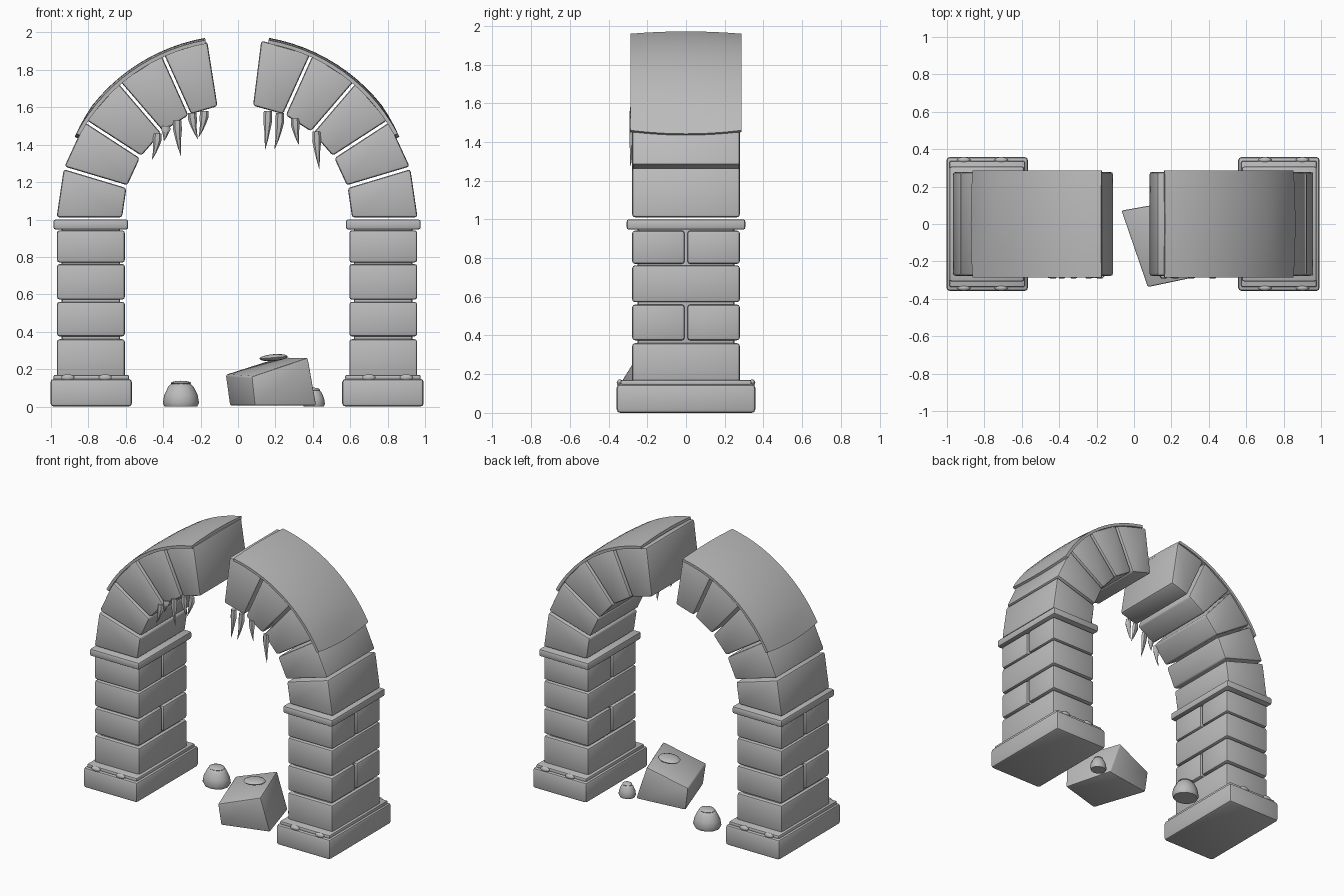
import bpy, bmesh, math
from mathutils import Vector

cube = bpy.data.objects.get("Cube")
if cube:
    bpy.data.objects.remove(cube, do_unlink=True)

stone = bpy.data.materials.new("grey stone")
stone.use_nodes = True
GREY = (0.5, 0.5, 0.5, 1)
stone.diffuse_color = GREY
stone.node_tree.nodes["Principled BSDF"].inputs["Base Color"].default_value = GREY


def finish(name, bm, angle=40):
    bmesh.ops.recalc_face_normals(bm, faces=bm.faces)
    mesh = bpy.data.meshes.new(name)
    bm.to_mesh(mesh)
    bm.free()
    mesh.materials.append(stone)
    obj = bpy.data.objects.new(name, mesh)
    bpy.context.collection.objects.link(obj)
    bpy.ops.object.select_all(action="DESELECT")
    obj.select_set(True)
    bpy.context.view_layer.objects.active = obj
    bpy.ops.object.shade_smooth_by_angle(angle=math.radians(angle))
    return obj


def block(name, lower, upper, bevel=0.014):
    """Bevelled six-sided stone from two loops of four corners."""
    bm = bmesh.new()
    a = [bm.verts.new(p) for p in lower]
    b = [bm.verts.new(p) for p in upper]
    bm.faces.new(a)
    bm.faces.new(b)
    for i in range(4):
        j = (i + 1) % 4
        bm.faces.new((a[i], a[j], b[j], b[i]))
    bmesh.ops.recalc_face_normals(bm, faces=bm.faces)
    bmesh.ops.bevel(bm, geom=bm.edges[:], offset=bevel, segments=2,
                    profile=0.5, affect="EDGES")
    return finish(name, bm)


def box(name, x, y, z, bevel=0.014):
    loop = [(x[0], y[0]), (x[1], y[0]), (x[1], y[1]), (x[0], y[1])]
    return block(name, [(*p, z[0]) for p in loop], [(*p, z[1]) for p in loop], bevel)


def tube(name, rings, sides, squash=1.0):
    """Closed skin over horizontal rings given as (centre, radius)."""
    bm = bmesh.new()
    loops = []
    for c, r in rings:
        loops.append([bm.verts.new((c[0] + r * math.cos(k * math.tau / sides),
                                    c[1] + r * squash * math.sin(k * math.tau / sides),
                                    c[2])) for k in range(sides)])
    for a, b in zip(loops, loops[1:]):
        for i in range(sides):
            j = (i + 1) % sides
            bm.faces.new((a[i], a[j], b[j], b[i]))
    bm.faces.new(loops[0])
    bm.faces.new(loops[-1])
    return finish(name, bm, 50)


def lump(name, centre, size, tilt=0.0):
    bm = bmesh.new()
    bmesh.ops.create_uvsphere(bm, u_segments=14, v_segments=8, radius=1)
    for v in bm.verts:
        v.co = Vector((v.co.x * size[0], v.co.y * size[1], v.co.z * size[2]))
        v.co.z += v.co.x * tilt
        v.co += Vector(centre)
    return finish(name, bm)


def spike(name, x, top, tip, lean, y=-0.275):
    """Curved hanging tuft narrowing to a point."""
    rings = []
    for t, r in ((0, 0.022), (0.25, 0.024), (0.5, 0.016), (0.75, 0.009), (1, 0.001)):
        rings.append(((x + lean * t * t, y - 0.012 * t, top + (tip - top) * t), r))
    tube(name, rings, 6, 0.7)


def arch_point(side, radius, degrees, y):
    a = math.radians(degrees)
    return (side * radius * math.cos(a) + SHIFT, y, 1.0 + radius * math.sin(a))


SHIFT = -0.005
DEPTH = 0.278
STEP = 180 / 11

for side, label, last in ((-1, "right", 80.5), (1, "left", 82.3)):
    def span(inner, outer):
        return sorted((side * inner + SHIFT, side * outer + SHIFT))

    # Pillar with alternating split courses
    box(f"{label}_base", span(0.562, 0.998), (-0.358, 0.358), (0, 0.148), 0.018)
    box(f"{label}_base_moss", span(0.578, 0.982), (-0.338, 0.338), (0.14, 0.17), 0.01)
    for y in (-0.342, 0.342):
        for x in (0.705, 0.905):
            lump(f"{label}_moss_lump", (side * x + SHIFT, y, 0.155), (0.036, 0.016, 0.018))
    courses = ((0.15, 0.36), (0.375, 0.56), (0.572, 0.762), (0.77, 0.942))
    for i, z in enumerate(courses):
        halves = ((-DEPTH, -0.007), (0.007, DEPTH)) if i % 2 else ((-DEPTH, DEPTH),)
        for y in halves:
            box(f"{label}_pillar_stone", span(0.6, 0.963), y, z)
    box(f"{label}_pillar_core", span(0.625, 0.938), (-0.25, 0.25), (0.1, 0.97))
    box(f"{label}_capital", span(0.582, 0.982), (-0.307, 0.307), (0.947, 1.0), 0.012)

    # Wedge stones of the broken arch
    for i in range(5):
        start = i * STEP + 0.7
        end = last if i == 4 else (i + 1) * STEP - 0.2
        loops = []
        for y in (-DEPTH, DEPTH):
            loops.append([arch_point(side, r, a, y) for r, a in
                          ((0.615, start + 0.3), (0.965, start),
                           (0.965, end), (0.615, end - 0.3))])
        block(f"{label}_arch_stone", *loops)

    # Domed moss sheet over the crown
    bm = bmesh.new()
    na, ny = 14, 10
    grid = []
    for i in range(na + 1):
        row = []
        for j in range(ny + 1):
            u = 2 * j / ny - 1
            begin = 28.2 - 1.2 * (1 - u * u)
            a = begin + (80 - begin) * i / na
            r = 0.974 + 0.012 * (1 - u * u) * min(1, i / 3)
            row.append(bm.verts.new(arch_point(side, r, a, u * 0.287)))
        grid.append(row)
    for i in range(na):
        for j in range(ny):
            bm.faces.new((grid[i][j], grid[i + 1][j], grid[i + 1][j + 1], grid[i][j + 1]))
    bmesh.ops.recalc_face_normals(bm, faces=bm.faces)
    if sum(f.normal.z for f in bm.faces) < 0:
        bmesh.ops.reverse_faces(bm, faces=bm.faces[:])
    bmesh.ops.solidify(bm, geom=bm.faces[:], thickness=0.02)
    finish(f"{label}_crown_moss", bm)

# Hanging tufts under the arch: x, top, tip, lean
for x, top, tip, lean in ((-0.43, 1.46, 1.32, -0.03), (-0.325, 1.53, 1.34, 0.02),
                          (-0.245, 1.57, 1.43, 0.03), (-0.18, 1.58, 1.44, -0.03),
                          (-0.385, 1.5, 1.42, -0.01),
                          (0.16, 1.58, 1.375, -0.015), (0.225, 1.57, 1.375, -0.03),
                          (0.305, 1.54, 1.4, 0.02), (0.42, 1.47, 1.27, 0.015)):
    spike("hanging_tuft", x, top, tip, lean)

# Fallen keystone with a moss patch
block("fallen_keystone",
      [(-0.045, 0.07, 0.005), (0.09, -0.325, 0.005), (0.42, -0.23, 0.005), (0.32, 0.12, 0.01)],
      [(-0.068, 0.072, 0.17), (0.073, -0.338, 0.16), (0.375, -0.275, 0.262), (0.23, 0.125, 0.265)],
      0.01)
lump("keystone_moss", (0.19, -0.08, 0.262), (0.078, 0.065, 0.018), 0.08)

# Small rubble
for x, y, r, h in ((-0.305, 0.19, 0.097, 0.125), (0.405, 0.1, 0.06, 0.088)):
    tube("rubble", [((x, y, 0), r * 0.9), ((x, y, h * 0.15), r), ((x, y, h * 0.5), r * 0.92),
                    ((x, y, h * 0.85), r * 0.7), ((x, y, h), r * 0.5)], 12, 0.9)
    lump("rubble_moss", (x, y, h), (r * 0.58, r * 0.5, 0.013))
